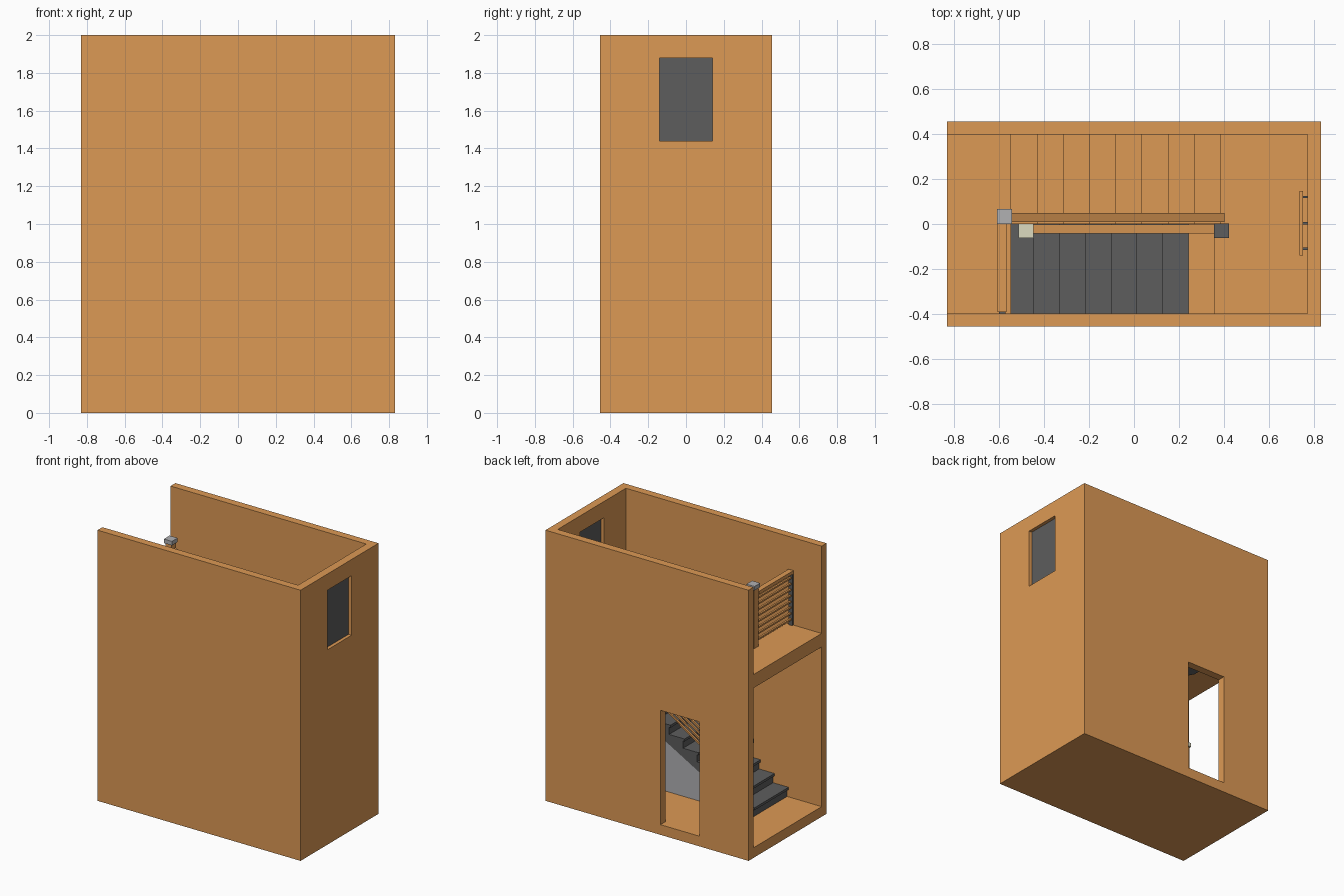
import bpy
import bmesh
from mathutils import Vector

if "Cube" in bpy.data.objects:
    bpy.data.objects.remove(bpy.data.objects["Cube"])


def material(name, rgb):
    m = bpy.data.materials.new(name)
    m.use_nodes = True
    m.diffuse_color = (*rgb, 1)
    m.node_tree.nodes["Principled BSDF"].inputs["Base Color"].default_value = (*rgb, 1)
    return m


WOOD = material("warm_orange", (0.72, 0.32, 0.09))
DARK = material("dark_grey", (0.11, 0.11, 0.11))
PALE = material("pale_grey", (0.44, 0.44, 0.45))
CREAM = material("cream", (0.72, 0.71, 0.53))


def finish(name, bm, mat):
    bmesh.ops.recalc_face_normals(bm, faces=bm.faces)
    mesh = bpy.data.meshes.new(name)
    bm.to_mesh(mesh)
    bm.free()
    mesh.materials.append(mat)
    ob = bpy.data.objects.new(name, mesh)
    bpy.context.collection.objects.link(ob)
    return ob


def box(name, xs, ys, zs, mat):
    bm = bmesh.new()
    bmesh.ops.create_cube(bm, size=1)
    for v in bm.verts:
        v.co = [sum(r) / 2 + c * abs(r[1] - r[0]) for r, c in zip((xs, ys, zs), v.co)]
    return finish(name, bm, mat)


def beam(name, a, b, w, h, mat):
    a, b = Vector(a), Vector(b)
    half = (b - a).length / 2
    ob = box(name, (-half, half), (-w / 2, w / 2), (-h / 2, h / 2), mat)
    ob.rotation_mode = 'QUATERNION'
    ob.rotation_quaternion = (b - a).to_track_quat('X', 'Z')
    ob.location = (a + b) / 2
    return ob


def slab(name, outline, y0, y1, mat):
    # Extrude an x-z outline along y
    bm = bmesh.new()
    face = bm.faces.new([bm.verts.new((x, y0, z)) for x, z in outline])
    ext = bmesh.ops.extrude_face_region(bm, geom=[face])
    moved = [g for g in ext["geom"] if isinstance(g, bmesh.types.BMVert)]
    bmesh.ops.translate(bm, verts=moved, vec=(0, y1 - y0, 0))
    return finish(name, bm, mat)


def cut(target, name, xs, ys, zs):
    cutter = box(name, xs, ys, zs, WOOD)
    cutter.hide_render = True
    cutter.hide_viewport = True
    cutter.display_type = 'WIRE'
    mod = target.modifiers.new(name, 'BOOLEAN')
    mod.object = cutter
    mod.operation = 'DIFFERENCE'
    mod.solver = 'EXACT'


L, W, IN = 0.83, 0.455, 0.398
GROUND, UPPER, RISE = 0.075, 1.355, 0.0711
LANDING = GROUND + 9 * RISE

# Shell, open at one end
box("ground_floor", (-L, 0.77), (-IN, IN), (0, GROUND), WOOD)
box("front_wall", (-L, L), (-W, -IN), (0, 2), WOOD)
back_wall = box("back_wall", (-L, L), (IN, W), (0, 2), WOOD)
cut(back_wall, "door_cutter", (-0.43, -0.11), (0.3, 0.6), (GROUND, 0.92))
end_wall = box("end_wall", (0.77, L), (-IN, IN), (0, 2), WOOD)
cut(end_wall, "window_cutter", (0.7, 0.9), (-0.14, 0.14), (1.44, 1.88))
box("upper_floor", (-L, -0.545), (-IN, IN), (1.255, UPPER), WOOD)
box("window_pane", (0.793, 0.805), (-0.14, 0.14), (1.44, 1.88), DARK)


# Stair flights with overhanging treads
def flight(name, x0, step, z0, y0, y1, foot, drop, tread_mats):
    n, lip = len(tread_mats), 0.012 if step > 0 else -0.012
    end = x0 + step * n
    outline = [(x0 + lip, z0)]
    for i, mat in enumerate(tread_mats):
        x, z = x0 + step * i, z0 + RISE * (i + 1)
        nxt = x + step + (lip if i < n - 1 else 0)
        outline += [(x + lip, z - 0.018), (nxt, z - 0.018)]
        box(f"{name}_tread_{i + 1}", (min(x, nxt), max(x, nxt)), (y0, y1),
            (z - 0.018, z), mat)
    outline += [(end, z0 + RISE * n - drop), (x0 + foot, z0)]
    slab(f"{name}_body", outline, y0, y1, DARK)


flight("lower_flight", -0.56, 0.1144, GROUND, -IN, 0, 0.07, 0.096, [DARK] * 7 + [WOOD])
flight("upper_flight", 0.385, -0.11625, LANDING, 0, IN, -0.07, 0.1, [WOOD] * 8)
box("landing", (0.355, 0.77), (-IN, IN), (LANDING - 0.1, LANDING), WOOD)
slab("understair_wall", [(-0.49, GROUND), (0.77, GROUND), (0.77, LANDING - 0.1),
                         (0.355, LANDING - 0.1), (0.355, 0.548)], -0.03, -0.001, PALE)


# Newel posts with caps
def newel(name, x, y, z0, z1, mat, cap):
    box(name, (x - 0.025, x + 0.025), (y - 0.025, y + 0.025), (z0, z1 - 0.03), mat)
    box(name + "_cap", (x - 0.033, x + 0.033), (y - 0.033, y + 0.033),
        (z1 - 0.03, z1), cap)


newel("bottom_newel", -0.48, -0.03, GROUND + RISE, 0.62, WOOD, CREAM)
newel("landing_newel", 0.388, -0.03, LANDING, 1.18, DARK, DARK)
newel("top_newel", -0.574, 0.034, UPPER, 1.82, WOOD, PALE)


# Handrails with parallel infill bars
def railing(name, a, b, height):
    a, b = Vector(a), Vector(b)
    beam(name + "_handrail", a, b, 0.04, 0.025, WOOD)
    for i in range(1, 9):
        down = Vector((0, 0, height * i / 8))
        beam(f"{name}_bar_{i}", a - down, b - down, 0.014, 0.012, WOOD)


railing("lower_railing", (-0.46, -0.022, 0.56), (0.365, -0.022, 1.1), 0.31)
railing("upper_railing", (0.395, 0.028, 1.18), (-0.55, 0.028, 1.745), 0.32)
railing("guard_railing", (-0.585, 0.01, 1.75), (-0.585, -0.39, 1.75), 0.35)
box("guard_end_post", (-0.6, -0.57), (-IN, -0.385), (UPPER, 1.74), DARK)
box("upper_rail_end_post", (0.365, 0.395), (0.015, 0.041), (LANDING, 1.18), WOOD)

# Wall rail above the landing
beam("wall_rail", (0.743, -0.14, 1.1), (0.743, 0.147, 1.1), 0.016, 0.02, WOOD)
for i, y in enumerate((-0.11, 0.003, 0.12)):
    box(f"wall_rail_bracket_{i + 1}", (0.745, 0.77), (y - 0.005, y + 0.005),
        (1.082, 1.092), DARK)
